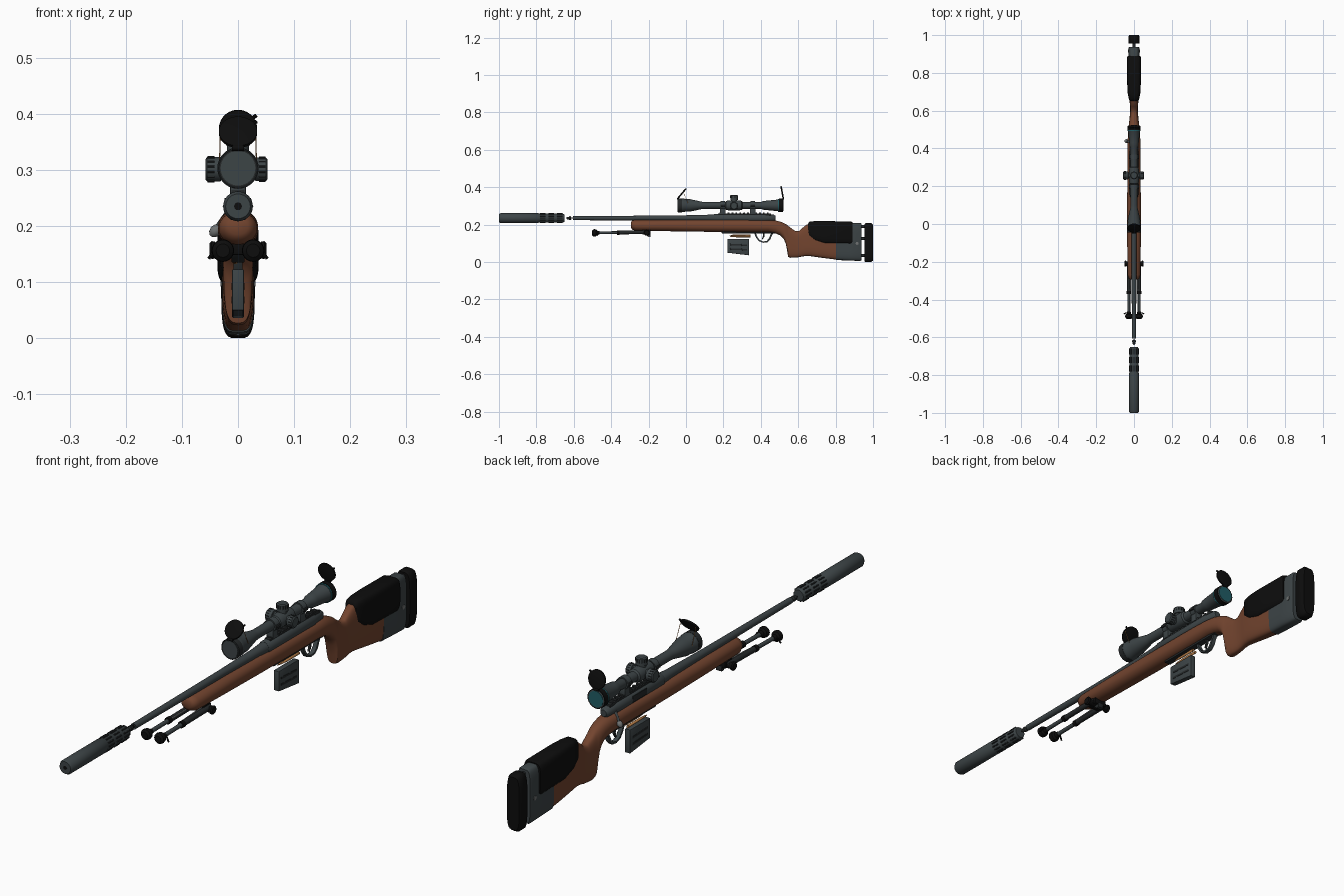
import bpy, bmesh, math
from mathutils import Vector, Matrix

def material(name, c):
    m = bpy.data.materials.new(name)
    m.diffuse_color = (*c, 1)
    return m

WOOD = material("walnut wood", (0.17, 0.058, 0.028))
STEEL = material("dark grey steel", (0.046, 0.058, 0.062))
BLACK = material("black rubber", (0.004, 0.004, 0.004))
DARK = material("charcoal", (0.018, 0.021, 0.022))
LIGHT = material("light steel", (0.16, 0.17, 0.17))
BRASS = material("brass", (0.5, 0.22, 0.07))
LENS = material("teal glass", (0.015, 0.11, 0.13))

def finish(name, bm, mat, angle=35):
    bmesh.ops.recalc_face_normals(bm, faces=bm.faces)
    me = bpy.data.meshes.new(name)
    bm.to_mesh(me)
    bm.free()
    me.materials.append(mat)
    ob = bpy.data.objects.new(name, me)
    bpy.context.collection.objects.link(ob)
    bpy.context.view_layer.objects.active = ob
    ob.select_set(True)
    bpy.ops.object.shade_smooth_by_angle(angle=math.radians(angle))
    ob.select_set(False)
    return ob

def skin(bm, rings):
    """Join matching rings of points into a closed skin."""
    vs = [[bm.verts.new(p) for p in r] for r in rings]
    n = len(vs[0])
    for a, b in zip(vs, vs[1:]):
        for i in range(n):
            bm.faces.new((a[i], a[(i + 1) % n], b[(i + 1) % n], b[i]))
    bm.faces.new(vs[0])
    bm.faces.new(vs[-1])

def lathe(name, prof, mat, at=(0, 0, 0), axis=(0, 1, 0), n=32):
    """Turned part: prof is (distance along axis, radius)."""
    q = Vector((0, 0, 1)).rotation_difference(Vector(axis).normalized())
    bm = bmesh.new()
    skin(bm, [[Vector(at) + q @ Vector((r * math.cos(2 * math.pi * i / n), r * math.sin(2 * math.pi * i / n), d))
               for i in range(n)] for d, r in prof])
    return finish(name, bm, mat)

def rod(name, a, b, r, mat, n=16):
    d = Vector(b) - Vector(a)
    return lathe(name, [(0, r), (d.length, r)], mat, a, d, n)

def loft(name, stations, mat, n=40):
    """Stock-like part: stations are (y, z low, z high, half width, squareness)."""
    rings = []
    for y, lo, hi, w, e in stations:
        ring = []
        for i in range(n):
            t = 2 * math.pi * i / n
            c, s = math.cos(t), math.sin(t)
            ring.append((w * math.copysign(abs(c) ** (2 / e), c), y,
                         (lo + hi) / 2 + (hi - lo) / 2 * math.copysign(abs(s) ** (2 / e), s)))
        rings.append(ring)
    bm = bmesh.new()
    skin(bm, rings)
    return finish(name, bm, mat, 50)

def plate(name, pts, w, mat, x=0, bevel=0.002):
    """Side profile (y, z) extruded across x with soft edges."""
    bm = bmesh.new()
    skin(bm, [[(x + s * w, y, z) for y, z in pts] for s in (-1, 1)])
    bmesh.ops.bevel(bm, geom=bm.edges[:], offset=bevel, segments=2, affect='EDGES', profile=0.5)
    return finish(name, bm, mat)

def block(name, y0, y1, z0, z1, w, mat, x=0, bevel=0.002):
    return plate(name, [(y0, z0), (y1, z0), (y1, z1), (y0, z1)], w, mat, x, bevel)

# wooden stock with pistol grip
loft("stock", [(-.295, .185, .212, .018, 2), (-.288, .174, .222, .028, 2), (-.27, .167, .225, .034, 2.1),
    (-.1, .165, .227, .036, 2.2), (.1, .162, .228, .036, 2.3), (.35, .160, .228, .035, 2.3), (.44, .160, .226, .034, 2.2),
    (.48, .153, .222, .031, 2.2), (.505, .142, .216, .029, 2.2), (.522, .124, .209, .028, 2.3), (.534, .098, .203, .027, 2.4),
    (.541, .06, .198, .026, 2.7), (.546, .027, .194, .025, 3), (.56, .023, .183, .024, 3.2), (.585, .024, .165, .021, 3.2),
    (.605, .026, .166, .020, 3.2), (.622, .030, .182, .020, 3.2), (.645, .033, .2, .023, 3.2), (.67, .031, .206, .026, 3.4),
    (.74, .021, .208, .028, 3.6), (.805, .013, .208, .028, 4)], WOOD)
# butt section, cheek rest, recoil pad
loft("butt_section", [(.803, .011, .208, .0285, 4.5), (.87, .008, .21, .029, 4.5), (.93, .006, .21, .029, 4.5),
    (.938, .01, .206, .026, 4.5)], STEEL)
loft("cheek_rest", [(.652, .145, .205, .021, 4), (.66, .13, .216, .027, 4), (.69, .112, .219, .033, 4),
    (.74, .098, .219, .036, 4.5), (.88, .095, .217, .037, 4.5), (.89, .099, .213, .034, 4.5)], BLACK)
loft("recoil_pad", [(.955, .004, .204, .027, 4), (.96, .0, .208, .03, 4), (.99, .0, .208, .03, 4),
    (1.0, .008, .2, .025, 4)], BLACK)
for z in (.035, .125, .19):
    rod("pad_rod", (0, .93, z), (0, .96, z), .008, DARK)
for s in (-1, 1):
    rod("adjuster_screw", (s * .027, .915, .1), (s * .031, .915, .1), .008, LIGHT)

# barrel, thread and receiver
BZ = .235
lathe("barrel", [(-.6, .006), (-.605, .011), (-.1, .0135), (.1, .017), (.16, .021), (.17, .021)], STEEL, (0, 0, BZ))
rod("barrel_bore", (0, -.606, BZ), (0, -.604, BZ), .005, BLACK)
lathe("muzzle_thread", [(-.64, .003), (-.634, .007), (-.625, .007), (-.624, .01), (-.617, .01), (-.612, .005)],
      DARK, (0, 0, BZ), n=16)
lathe("receiver", [(.15, .021), (.155, .023), (.42, .023), (.43, .02), (.47, .018), (.478, .012)], STEEL, (0, 0, BZ))
block("ejection_port", .26, .34, .228, .25, .0015, DARK, -.0225, .0005)
rod("bolt_arm", (-.012, .43, .232), (-.038, .44, .195), .0055, STEEL)
lathe("bolt_knob", [(0, .004), (.004, .0085), (.012, .0105), (.02, .008), (.024, .003)], LIGHT,
      (-.032, .438, .2), (-.65, .1, -.7), 20)

# suppressor with slotted rear collar
lathe("suppressor", [(-1, .008), (-1, .022), (-.992, .0265), (-.79, .0265), (-.787, .0245), (-.66, .0245),
    (-.655, .022), (-.65, .02), (-.65, .009)], STEEL, (0, 0, BZ))
rod("suppressor_bore", (0, -1.0005, BZ), (0, -.998, BZ), .007, BLACK)
for k in range(12):
    a = 2 * math.pi * k / 12
    x, z = .0245 * math.cos(a), BZ + .0245 * math.sin(a)
    for y in (-.78, -.735, -.69):
        rod("collar_rib", (x, y, z), (x, y + .03, z), .0028, DARK, 8)

# magazine and loose cartridges
plate("magazine", [(.221, .05), (.338, .036), (.338, .123), (.221, .123)], .0105, STEEL)
for s in (-1, 1):
    for z in (.066, .09):
        plate("magazine_rib", [(.235, z), (.325, z - .004), (.325, z + .004), (.235, z + .008)],
              .0008, DARK, s * .0107, .0004)
for x, z in ((-.005, .137), (.005, .143)):
    lathe("cartridge", [(.232, .0006), (.245, .003), (.258, .0034), (.268, .0046), (.34, .005), (.342, .004),
        (.345, .005)], BRASS, (x, 0, z), n=14)

# trigger and guard
block("floor_plate", .19, .48, .154, .163, .013, DARK)
guard = [(.362, .16), (.372, .135), (.388, .112), (.412, .103), (.436, .106), (.452, .122), (.458, .142), (.47, .158)]
inner = [(.46, .162), (.45, .143), (.444, .126), (.433, .113), (.412, .109), (.392, .118), (.379, .137), (.371, .162)]
plate("trigger_guard", guard + inner, .008, STEEL, 0, .001)
plate("trigger", [(.41, .162), (.413, .14), (.406, .124), (.41, .121), (.42, .138), (.42, .162)], .004, DARK, 0, .001)

# scope tube with glass at both ends
SZ = .303
lathe("scope_body", [(-.04, .031), (-.045, .0345), (-.042, .036), (-.01, .036), (-.006, .034), (.02, .0335), (.085, .0195),
    (.1, .018), (.21, .018), (.215, .024), (.225, .026), (.288, .026), (.298, .024), (.303, .018), (.4, .018), (.412, .023),
    (.43, .025), (.49, .031), (.495, .034), (.518, .034), (.52, .031)], STEEL, (0, 0, SZ), n=40)
rod("front_lens", (0, -.0455, SZ), (0, -.04, SZ), .031, STEEL, 32)
rod("rear_lens", (0, .515, SZ), (0, .5215, SZ), .029, LENS, 32)
rod("teal_ring", (0, .492, SZ), (0, .497, SZ), .0347, LENS, 32)
rod("rear_cap_collar", (0, .498, SZ), (0, .519, SZ), .0355, BLACK, 32)
rod("front_cap_collar", (0, -.044, SZ), (0, -.022, SZ), .0368, DARK, 32)

# adjustment turrets with knurled rims
for ax, reach, r in (((1, 0, 0), .053, .021), ((-1, 0, 0), .058, .022), ((0, 0, 1), .058, .02)):
    c = Vector((0, .257, SZ - .002))
    lathe("turret", [(.015, .016), (.03, .016), (.031, r), (reach - .003, r), (reach, r - .004)], STEEL, c, ax, 28)
    v = Vector(ax)
    q = Vector((0, 0, 1)).rotation_difference(v)
    for k in range(14):
        a = 2 * math.pi * k / 14
        o = c + q @ Vector((r * math.cos(a), r * math.sin(a), 0))
        rod("turret_knurl", o + v * (reach - .016), o + v * (reach - .004), .0017, DARK, 6)

# scope mount
block("scope_rail", .17, .455, .249, .26, .012, DARK)
for k in range(13):
    block("rail_tooth", .18 + k * .021, .19 + k * .021, .258, .264, .012, DARK, 0, .001)
for y in (.185, .345):
    rod("scope_ring", (0, y, SZ), (0, y + .024, SZ), .0225, STEEL, 32)
    block("ring_foot", y - .003, y + .027, .256, .29, .014, STEEL)
    for s in (-1, 1):
        block("ring_clamp", y, y + .024, SZ - .005, SZ + .005, .004, DARK, s * .023)

# flip-up lens caps
def cap(name, hinge, top):
    a, b = Vector(hinge), Vector(top)
    up = (b - a).normalized()
    nrm = Vector((1, 0, 0)).cross(up)
    c = (a + b) / 2
    lathe(name, [(-.004, .031), (-.003, .034), (.003, .034), (.004, .031)], BLACK, c, nrm, 36)
    rod(name + "_hinge", a + Vector((-.011, 0, -.001)), a + Vector((.011, 0, -.001)), .005, BLACK, 12)
    side = Vector((.8, 0, 0)) + up * .6
    rod(name + "_tab", c + side * .03, c + side * .041, .0035, BLACK, 10)

cap("front_lens_cap", (0, -.044, .340), (0, .001, .394))
cap("rear_lens_cap", (0, .52, .340), (0, .508, .406))
for s in (-1, 1):
    rod("cap_cord", (s * .031, -.015, .375), (s * .033, .012, .312), .001, BRASS, 6)

# folded bipod
block("bipod_mount", -.235, -.19, .148, .172, .026, BLACK, 0, .004)
rod("bipod_pivot", (-.044, -.21, .157), (.044, -.21, .157), .012, BLACK)
plate("bipod_catch", [(-.225, .15), (-.2, .135), (-.188, .136), (-.19, .155)], .012, DARK)
for s in (-1, 1):
    x = s * .027
    lathe("pivot_knob", [(0, .015), (.006, .016), (.01, .012)], BLACK, (s * .041, -.21, .157), (s, 0, 0), 20)
    rod("leg_sleeve", (x, -.2, .16), (x, -.36, .158), .01, DARK)
    rod("leg_tube", (x, -.35, .158), (x, -.475, .156), .0075, STEEL)
    rod("leg_collar", (x, -.355, .158), (x, -.37, .158), .012, BLACK)
    rod("leg_spring", (x * .6, -.22, .167), (x * .75, -.36, .163), .003, LIGHT, 8)
    lathe("leg_foot", [(0, .009), (.012, .011), (.018, .018), (.026, .02), (.034, .019), (.04, .012)], BLACK,
          (x, -.462, .156), (0, -1, 0), 24)
    rod("foot_lever", (s * .04, -.47, .158), (s * .052, -.475, .142), .003, BLACK, 8)
